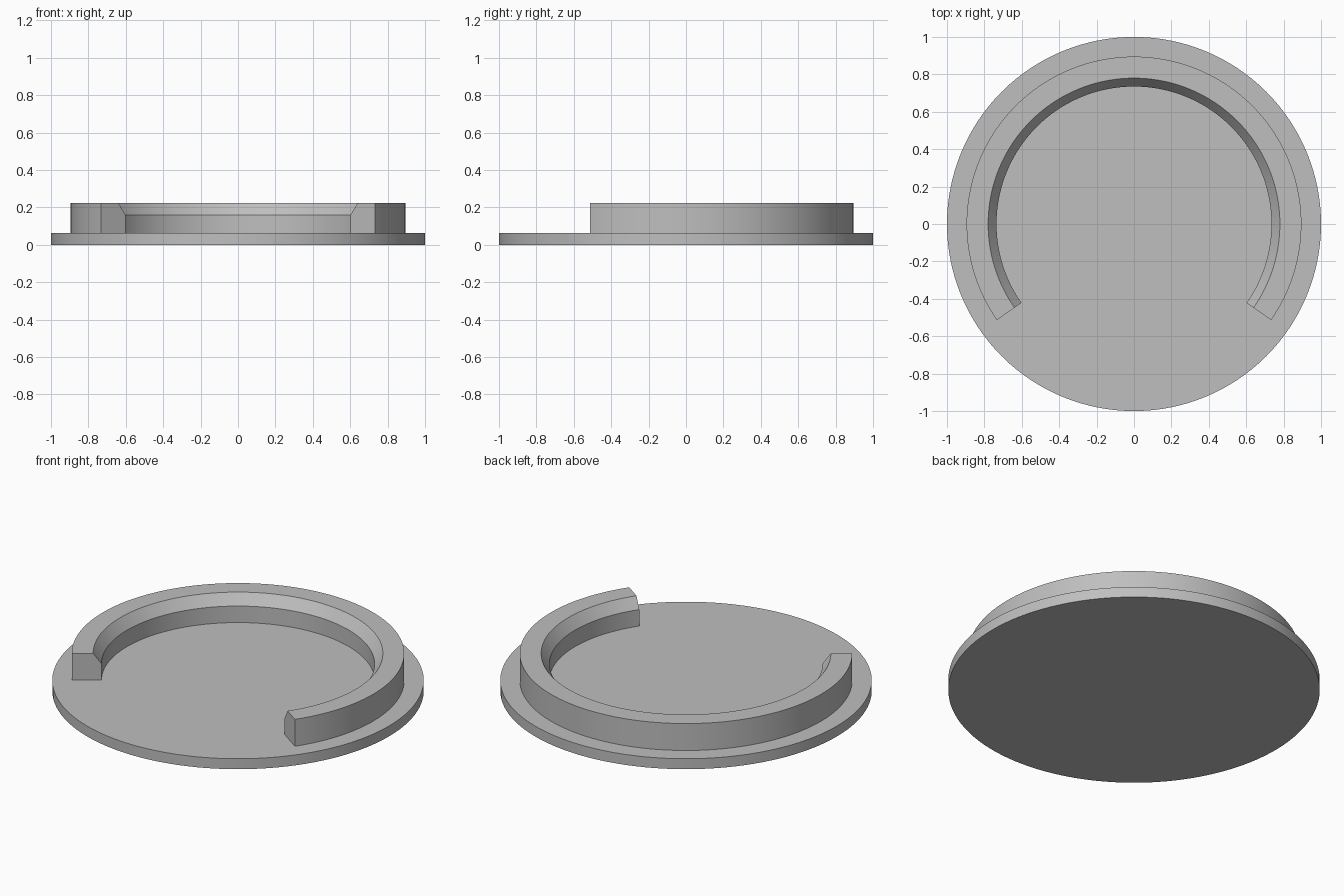
import bpy
import bmesh
from math import cos, sin, radians

cube = bpy.data.objects.get("Cube")
if cube:
    bpy.data.objects.remove(cube, do_unlink=True)

BASE_TOP = 0.062
RIM_TOP = 0.222
CHAMFER_Z = 0.16
STEPS = 120

grey = bpy.data.materials.new("plain grey")
grey.use_nodes = True
colour = (0.52, 0.52, 0.52, 1)
grey.diffuse_color = colour
grey.node_tree.nodes["Principled BSDF"].inputs["Base Color"].default_value = colour


def finish(obj):
    """Give the part its colour and smooth its round walls only."""
    obj.data.materials.append(grey)
    bpy.ops.object.select_all(action="DESELECT")
    obj.select_set(True)
    bpy.context.view_layer.objects.active = obj
    bpy.ops.object.shade_smooth_by_angle(angle=radians(25))


def swept_arc(name, profile, start, end):
    """Sweep a closed (radius, height) profile around z and cap both ends."""
    bm = bmesh.new()
    rings = []
    for i in range(STEPS + 1):
        a = radians(start + (end - start) * i / STEPS)
        rings.append([bm.verts.new((r * cos(a), r * sin(a), z)) for r, z in profile])
    n = len(profile)
    for one, two in zip(rings, rings[1:]):
        for j in range(n):
            k = (j + 1) % n
            bm.faces.new((one[j], one[k], two[k], two[j]))
    bm.faces.new(rings[0])
    bm.faces.new(rings[-1])
    bmesh.ops.recalc_face_normals(bm, faces=bm.faces)
    mesh = bpy.data.meshes.new(name)
    bm.to_mesh(mesh)
    bm.free()
    obj = bpy.data.objects.new(name, mesh)
    bpy.context.collection.objects.link(obj)
    return obj


# Round base plate
bpy.ops.mesh.primitive_cylinder_add(vertices=128, radius=1, depth=BASE_TOP,
                                    location=(0, 0, BASE_TOP / 2))
base = bpy.context.object
base.name = "base_plate"
finish(base)

# Raised rim, open at the front, with a chamfered inner edge
rim_profile = [(0.895, BASE_TOP), (0.895, RIM_TOP), (0.78, RIM_TOP),
               (0.735, CHAMFER_Z), (0.735, BASE_TOP)]
finish(swept_arc("open_rim", rim_profile, -35, 215))
